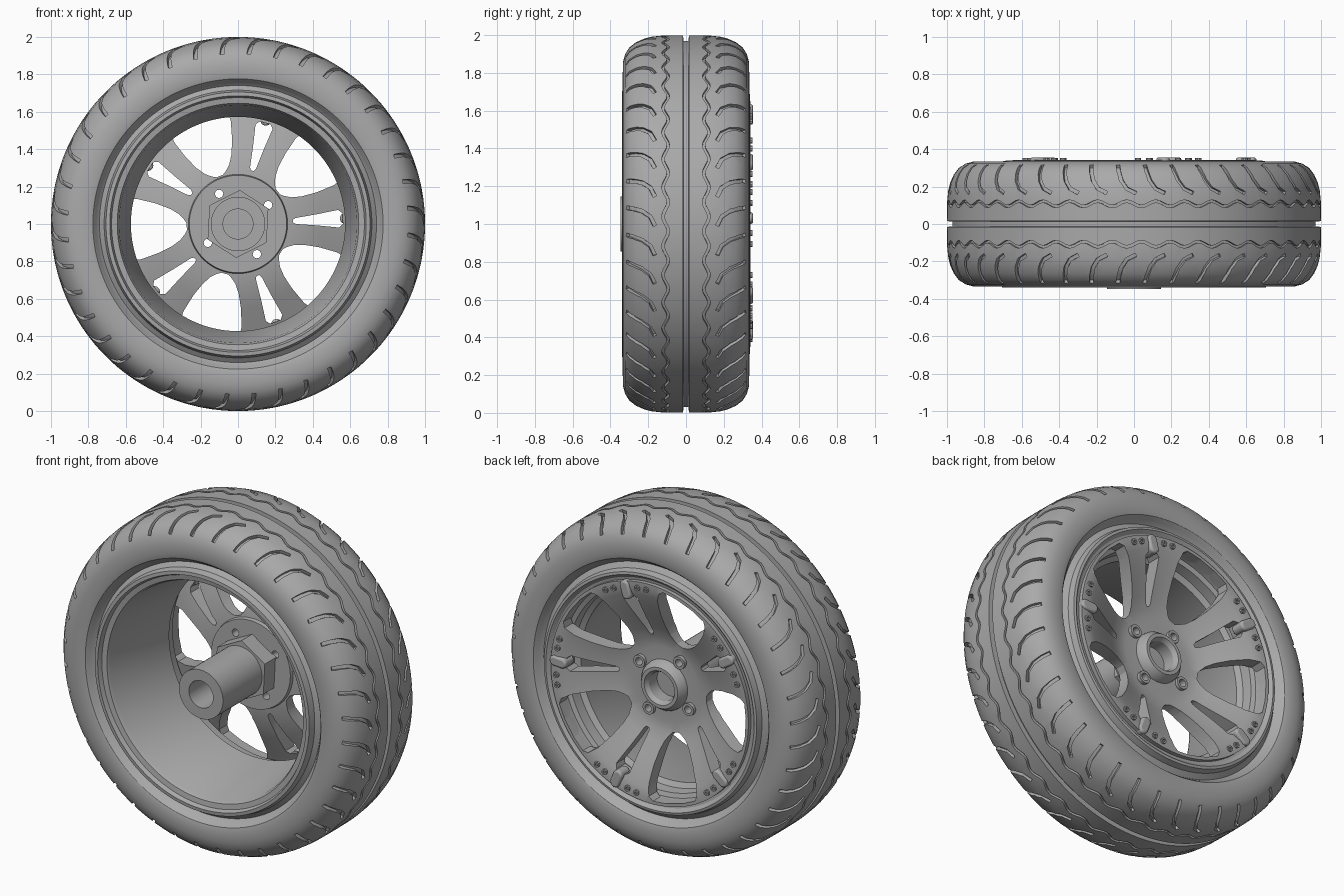
import bpy, bmesh
from math import sin, cos, tau, radians, pi
from mathutils import Vector

cube = bpy.data.objects.get("Cube")
if cube:
    bpy.data.objects.remove(cube, do_unlink=True)

grey = bpy.data.materials.new("grey")
grey.use_nodes = True
colour = (0.4, 0.4, 0.4, 1)
grey.diffuse_color = colour
grey.node_tree.nodes["Principled BSDF"].inputs["Base Color"].default_value = colour


def polar(r, a, y):
    """Point at radius r and angle a around the wheel axle."""
    return Vector((r * cos(a), y, 1 + r * sin(a)))


def make(name, bm):
    bmesh.ops.remove_doubles(bm, verts=bm.verts, dist=1e-5)
    bmesh.ops.recalc_face_normals(bm, faces=bm.faces)
    mesh = bpy.data.meshes.new(name)
    bm.to_mesh(mesh)
    bm.free()
    mesh.materials.append(grey)
    ob = bpy.data.objects.new(name, mesh)
    bpy.context.collection.objects.link(ob)
    return ob


def activate(ob):
    bpy.ops.object.select_all(action='DESELECT')
    ob.select_set(True)
    bpy.context.view_layer.objects.active = ob


def smooth(ob, angle=30):
    activate(ob)
    bpy.ops.object.shade_smooth_by_angle(angle=radians(angle))
    return ob


def cut(ob, cutter):
    mod = ob.modifiers.new("cut", 'BOOLEAN')
    mod.operation = 'DIFFERENCE'
    mod.solver = 'MANIFOLD'
    mod.object = cutter
    activate(ob)
    bpy.ops.object.modifier_apply(modifier=mod.name)
    bpy.data.objects.remove(cutter, do_unlink=True)


def skin(bm, rings, wrap):
    """Quads between successive closed rings of points, capped if not wrapped."""
    vs = [[bm.verts.new(p) for p in ring] for ring in rings]
    n = len(vs[0])
    for i in range(len(vs) if wrap else len(vs) - 1):
        a, b = vs[i], vs[(i + 1) % len(vs)]
        for j in range(n):
            k = (j + 1) % n
            bm.faces.new((a[j], a[k], b[k], b[j]))
    if not wrap:
        bm.faces.new(vs[0])
        bm.faces.new(vs[-1])


def lathe(name, profile, steps=160):
    """Closed (radius, y) profile turned around the axle."""
    bm = bmesh.new()
    skin(bm, [[polar(r, tau * i / steps, y) for r, y in profile]
              for i in range(steps)], True)
    return make(name, bm)


def prism(bm, outline, y0, y1):
    """(radius, angle) outline extruded along the axle."""
    skin(bm, [[polar(r, a, y) for r, a in outline] for y in (y0, y1)], False)


def disc(bm, r, a, size, y0, y1, hole=0, n=16):
    """Small cylinder or washer at polar position r, a."""
    c = polar(r, a, 0)
    def loop(s, y):
        return [c + Vector((s * cos(tau * i / n), y, s * sin(tau * i / n)))
                for i in range(n)]
    if hole:
        skin(bm, [loop(size, y0), loop(size, y1), loop(hole, y1), loop(hole, y0)], True)
    else:
        skin(bm, [loop(size, y0), loop(size, y1)], False)


def groove(bm, path, width, depth, wrap):
    """Sweep a box along path of (position, surface normal)."""
    rings = []
    n = len(path)
    for i, (p, nrm) in enumerate(path):
        nxt = path[(i + 1) % n if wrap else min(i + 1, n - 1)][0]
        prv = path[i - 1 if wrap else max(i - 1, 0)][0]
        side = nrm.cross((nxt - prv).normalized()).normalized() * width / 2
        low, high = p - nrm * depth, p + nrm * 0.03
        rings.append([low - side, low + side, high + side, high - side])
    skin(bm, rings, wrap)


# Tyre: mirrored closed profile with a centre groove
half = [(0.97, 0.014), (0.999, 0.015), (0.998, 0.12), (0.992, 0.18), (0.982, 0.22),
        (0.962, 0.265), (0.935, 0.30), (0.90, 0.322), (0.86, 0.333), (0.80, 0.335),
        (0.775, 0.328), (0.76, 0.31), (0.74, 0.28), (0.70, 0.26)]
tyre = lathe("tyre", [(r, -y) for r, y in reversed(half)] + half, 180)

# Tread: wavy ring grooves and hooked shoulder grooves on both sides
PITCHES = 40
hook = [(0.993, 0.165, 4, -0.01), (0.989, 0.19, 10, 0.04), (0.977, 0.235, 22, 0.07),
        (0.950, 0.28, 38, 0.085), (0.91, 0.317, 62, 0.095)]
bm = bmesh.new()
for s in (-1, 1):
    wave = []
    for i in range(PITCHES * 8):
        a = tau * i / (PITCHES * 8)
        wave.append((polar(0.998, a, s * (0.108 + 0.014 * sin(a * PITCHES))),
                     polar(1, a, 0) - Vector((0, 0, 1))))
    groove(bm, wave, 0.014, 0.015, True)
    for k in range(PITCHES):
        path = []
        for r, y, tilt, da in hook:
            a = tau * k / PITCHES + da
            t = radians(tilt)
            nrm = Vector((cos(t) * cos(a), s * sin(t), cos(t) * sin(a)))
            path.append((polar(r, a, s * y), nrm))
        groove(bm, path, 0.02, 0.02, False)
cut(tyre, make("tread_cutter", bm))
smooth(tyre)

# Rim barrel with stepped lips
smooth(lathe("rim_barrel", [
    (0.74, -0.28), (0.715, -0.30), (0.705, -0.338), (0.685, -0.34), (0.675, -0.315),
    (0.645, -0.31), (0.635, -0.29), (0.572, 0.17), (0.60, 0.19), (0.605, 0.25),
    (0.63, 0.26), (0.635, 0.315), (0.665, 0.32), (0.685, 0.338), (0.70, 0.335),
    (0.71, 0.30), (0.74, 0.28), (0.69, 0.2), (0.69, -0.2)]))

# Dished wheel face, then windows, slots and bolt holes cut through it
face = lathe("spoke_face", [
    (0, 0.15), (0.085, 0.15), (0.09, 0.20), (0.22, 0.19), (0.28, 0.20), (0.34, 0.226),
    (0.42, 0.265), (0.50, 0.302), (0.57, 0.33), (0.61, 0.342), (0.65, 0.342),
    (0.65, 0.28), (0.57, 0.25), (0.45, 0.19), (0.34, 0.15), (0.265, 0.14),
    (0.26, 0.12), (0, 0.12)])
window = [(0.275, 4), (0.29, 8), (0.32, 12.5), (0.37, 15.5), (0.45, 17), (0.55, 17),
          (0.61, 15.5), (0.632, 13), (0.633, 5)]
slot = [(0.295, 1.5), (0.31, 3), (0.42, 4), (0.54, 5), (0.56, 3)]
SLOT_ANGLE = radians(3)
bolt_angles = [radians(32 + 90 * k) for k in range(4)]
bm = bmesh.new()
for k in range(5):
    mid = SLOT_ANGLE + tau * k / 5
    for shape, centre in ((window, mid + pi / 5), (slot, mid)):
        outline = [(r, centre + radians(a)) for r, a in shape]
        outline += [(r, centre - radians(a)) for r, a in reversed(shape)]
        prism(bm, outline, 0, 0.5)
for a in bolt_angles:
    disc(bm, 0.19, a, 0.022, 0, 0.5)
cut(face, make("window_cutter", bm))
smooth(face)

# Rivets and rounded bosses at the spoke ends
rivets, bosses = bmesh.new(), bmesh.new()
for k in range(5):
    mid = SLOT_ANGLE + tau * k / 5
    for deg in (-13, -7.5, 7.5, 13):
        disc(rivets, 0.615, mid + radians(deg), 0.017, 0.335, 0.352, 0.008, 10)
    along, across = Vector((cos(mid), 0, sin(mid))), Vector((-sin(mid), 0, cos(mid)))
    capsule = []
    for i in range(20):
        t = tau * (i + 0.5) / 20
        base = 0.625 if cos(t) > 0 else 0.575
        capsule.append(Vector((0, 0, 1)) + along * (base + 0.03 * cos(t))
                       + across * 0.03 * sin(t))
    skin(bosses, [[p + Vector((0, y, 0)) for p in capsule] for y in (0.27, 0.355)], False)
smooth(make("spoke_rivets", rivets))
boss = make("spoke_bosses", bosses)
bevel = boss.modifiers.new("round", 'BEVEL')
bevel.width = 0.012
bevel.segments = 3
smooth(boss, 40)

# Hub: collar, bolts, hexagon and axle tube
smooth(lathe("hub_collar", [(0.085, 0.14), (0.085, 0.225), (0.10, 0.25), (0.12, 0.25),
                            (0.145, 0.215), (0.15, 0.18)], 48))
bm = bmesh.new()
for a in bolt_angles:
    disc(bm, 0.19, a, 0.037, 0.17, 0.212, 0.022)
smooth(make("hub_bolts", bm))
bm = bmesh.new()
prism(bm, [(0.182, radians(27 + 60 * i)) for i in range(6)], 0.02, 0.13)
make("hub_hexagon", bm)
smooth(lathe("axle_tube", [(0.08, -0.348), (0.145, -0.348), (0.145, 0.04),
                           (0, 0.04), (0, 0.0), (0.08, 0.0)], 48))
